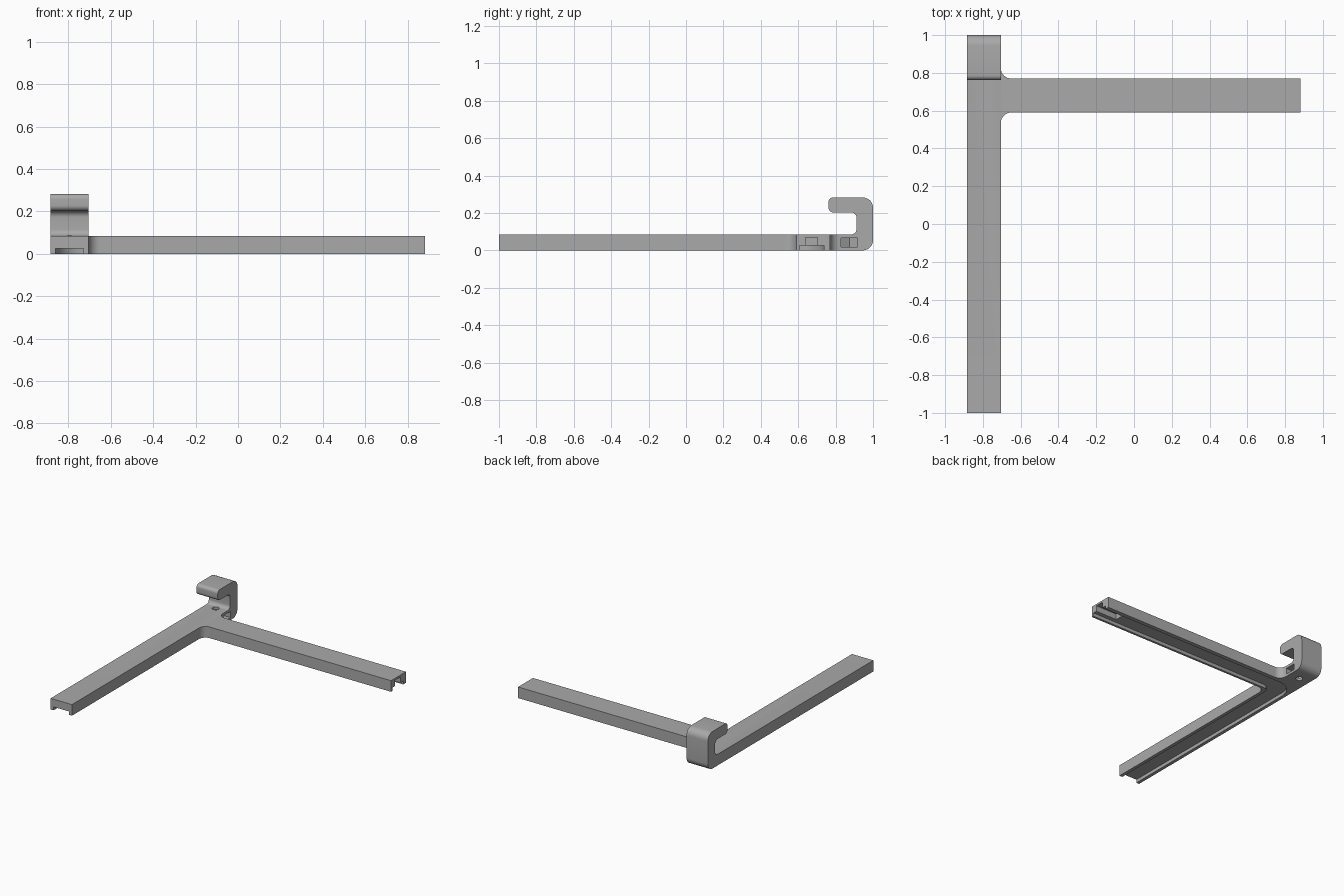
import bpy
import bmesh
import math
from mathutils import Vector, Matrix

if "Cube" in bpy.data.objects:
    bpy.data.objects.remove(bpy.data.objects["Cube"], do_unlink=True)

gray = bpy.data.materials.new("plain gray")
gray.use_nodes = True
COLOR = (0.40, 0.40, 0.40, 1)
gray.diffuse_color = COLOR
gray.node_tree.nodes["Principled BSDF"].inputs["Base Color"].default_value = COLOR


def rounded(corners, steps=8):
    """Outline with each (u, v, radius) corner replaced by a tangent arc."""
    out = []
    for i, (u, v, r) in enumerate(corners):
        p = Vector((u, v))
        if r == 0:
            out.append(p)
            continue
        a = (Vector(corners[i - 1][:2]) - p).normalized()
        b = (Vector(corners[(i + 1) % len(corners)][:2]) - p).normalized()
        half = a.angle(b) / 2
        center = p + (a + b).normalized() * r / math.sin(half)
        start = p + a * r / math.tan(half) - center
        end = p + b * r / math.tan(half) - center
        sweep = math.atan2(start.x * end.y - start.y * end.x, start.dot(end))
        for k in range(steps + 1):
            out.append(center + Matrix.Rotation(sweep * k / steps, 2) @ start)
    return out


def prism(name, outline, low, high, axis="z"):
    """Extrude an outline along z (outline is x, y) or x (outline is y, z)."""
    bm = bmesh.new()
    place = (lambda p: (p.x, p.y, low)) if axis == "z" else (lambda p: (low, p.x, p.y))
    face = bm.faces.new([bm.verts.new(place(p)) for p in outline])
    grown = bmesh.ops.extrude_face_region(bm, geom=[face])["geom"]
    move = Vector((0, 0, high - low)) if axis == "z" else Vector((high - low, 0, 0))
    bmesh.ops.translate(bm, vec=move, verts=[v for v in grown if isinstance(v, bmesh.types.BMVert)])
    bmesh.ops.recalc_face_normals(bm, faces=bm.faces)
    mesh = bpy.data.meshes.new(name)
    bm.to_mesh(mesh)
    bm.free()
    obj = bpy.data.objects.new(name, mesh)
    bpy.context.collection.objects.link(obj)
    mesh.materials.append(gray)
    return obj


def combine(target, tool, operation):
    mod = target.modifiers.new(operation, "BOOLEAN")
    mod.operation, mod.object, mod.solver = operation, tool, "EXACT"
    bpy.context.view_layer.objects.active = target
    bpy.ops.object.modifier_apply(modifier=mod.name)
    bpy.data.objects.remove(tool, do_unlink=True)


def rect(u0, u1, v0, v1):
    return rounded([(u0, v0, 0), (u1, v0, 0), (u1, v1, 0), (u0, v1, 0)])


def ring(x, y, radius, sides, turn=0.0):
    return [Vector((x + radius * math.cos(turn + math.tau * k / sides),
                    y + radius * math.sin(turn + math.tau * k / sides))) for k in range(sides)]


LEFT, RIGHT, MID = -0.885, -0.705, -0.795
THICK = 0.085

# Long arm with the hook at its back end
frame = prism("hooked_frame", rounded([
    (-1, 0, 0), (1, 0, 0.055), (1, 0.283, 0.055), (0.762, 0.283, 0.025),
    (0.762, 0.203, 0.025), (0.912, 0.203, 0.03), (0.912, THICK, 0.03), (-1, THICK, 0)]),
    LEFT, RIGHT, "x")

# Side arm with filleted root
side_arm = prism("side_arm", rounded([
    (-0.8, 0.5, 0), (RIGHT, 0.5, 0), (RIGHT, 0.59, 0.055), (0.882, 0.59, 0),
    (0.882, 0.77, 0), (RIGHT, 0.77, 0.055), (RIGHT, 0.86, 0), (-0.8, 0.86, 0)]),
    0, THICK)
combine(frame, side_arm, "UNION")

# Shallow channel under both arms
channel = prism("channel_cutter", rounded([
    (-0.86, -1.1, 0), (-0.73, -1.1, 0), (-0.73, 0.607, 0.04), (1, 0.607, 0),
    (1, 0.738, 0), (-0.86, 0.738, 0.14)]), -0.05, 0.026)
combine(frame, channel, "DIFFERENCE")

# Deeper slot at the end of the side arm
combine(frame, prism("slot_cutter", rect(0.7, 1, 0.639, 0.703), -0.04, 0.07), "DIFFERENCE")

# Nut pocket from the side, with a pointed inner end, and the screw hole through it
NUT_Y = 0.873
pocket = prism("pocket_cutter", rounded([
    (-0.6, NUT_Y - 0.043, 0), (-0.6, NUT_Y + 0.043, 0), (MID - 0.025, NUT_Y + 0.043, 0),
    (MID - 0.05, NUT_Y, 0), (MID - 0.025, NUT_Y - 0.043, 0)]), 0.019, 0.065)
combine(frame, pocket, "DIFFERENCE")
combine(frame, prism("hole_cutter", ring(MID, NUT_Y - 0.008, 0.025, 24), -0.05, 0.15), "DIFFERENCE")

# Smooth fillets, crisp edges
bpy.ops.object.select_all(action="DESELECT")
frame.select_set(True)
bpy.context.view_layer.objects.active = frame
bpy.ops.object.shade_smooth_by_angle(angle=math.radians(30))
